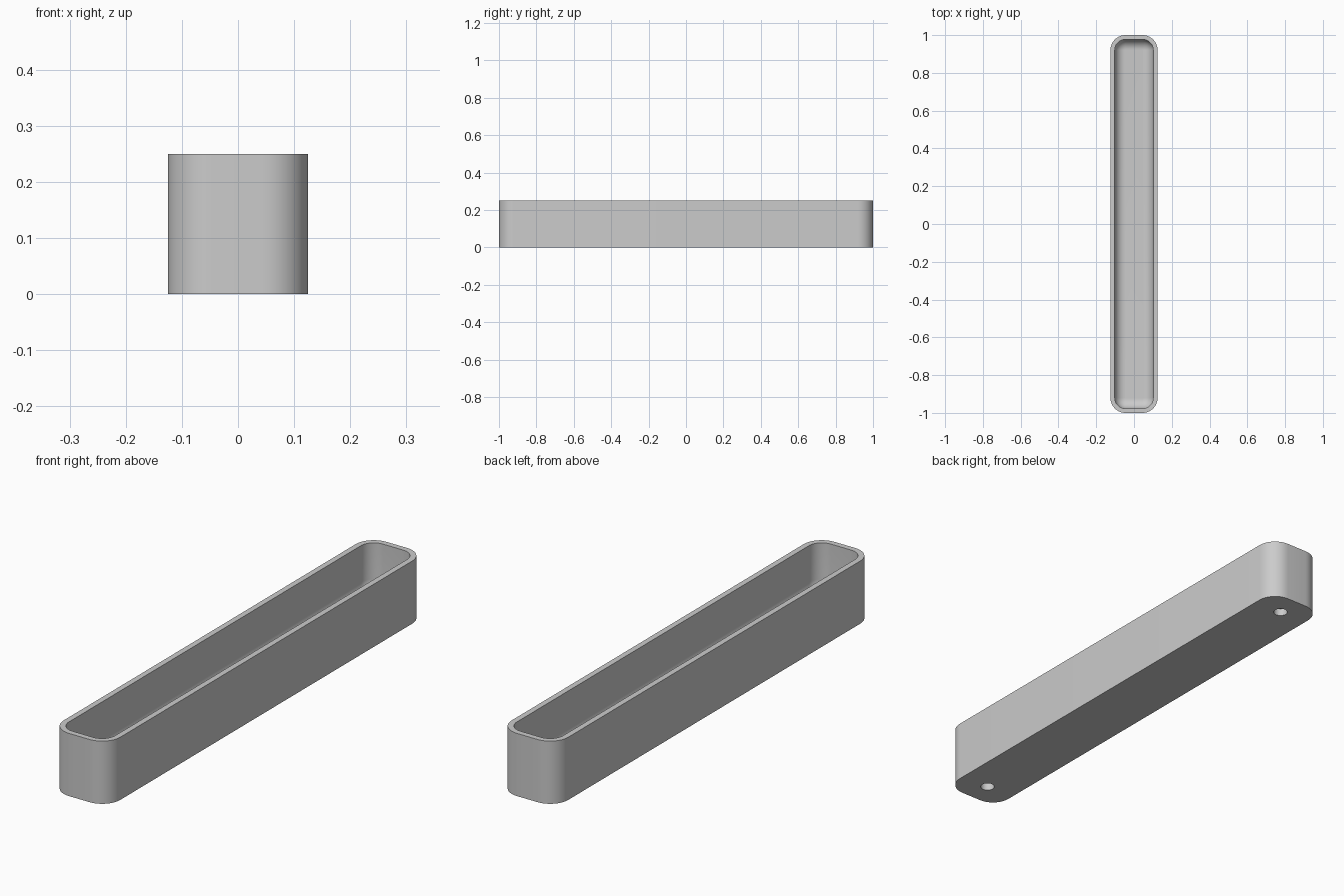
import bpy
import bmesh
import math

cube = bpy.data.objects.get("Cube")
if cube:
    bpy.data.objects.remove(cube, do_unlink=True)

HALF_X, HALF_Y, HEIGHT = 0.125, 1.0, 0.25
CORNER, WALL, FLOOR, FILLET = 0.08, 0.023, 0.05, 0.055
HOLE_RADIUS, HOLE_DEPTH, HOLE_Y = 0.027, 0.03, 0.9
ARC = 12

grey = bpy.data.materials.new("plain grey")
grey.use_nodes = True
colour = (0.6, 0.6, 0.6, 1)
grey.diffuse_color = colour
grey.node_tree.nodes["Principled BSDF"].inputs["Base Color"].default_value = colour


def ring(bm, inset, z):
    """Rounded rectangle of vertices, inset from the outer outline."""
    radius = CORNER - inset
    verts = []
    for quarter, (sx, sy) in enumerate([(1, 1), (-1, 1), (-1, -1), (1, -1)]):
        for i in range(ARC + 1):
            a = (quarter + i / ARC) * math.pi / 2
            verts.append(bm.verts.new((sx * (HALF_X - CORNER) + radius * math.cos(a),
                                       sy * (HALF_Y - CORNER) + radius * math.sin(a), z)))
    return verts


# Tray: outer wall, rim, inner wall and filleted floor as stacked outlines
profile = [(0, 0), (0, HEIGHT), (WALL, HEIGHT)]
for i in range(ARC + 1):
    a = i / ARC * math.pi / 2
    profile.append((WALL + FILLET * (1 - math.cos(a)),
                    FLOOR + FILLET * (1 - math.sin(a))))

bm = bmesh.new()
rings = [ring(bm, inset, z) for inset, z in profile]
for low, high in zip(rings, rings[1:]):
    for i in range(len(low)):
        j = (i + 1) % len(low)
        bm.faces.new((low[i], low[j], high[j], high[i]))
bm.faces.new(rings[0][::-1])
bm.faces.new(rings[-1])
bmesh.ops.recalc_face_normals(bm, faces=bm.faces)
mesh = bpy.data.meshes.new("tray")
bm.to_mesh(mesh)
bm.free()
mesh.materials.append(grey)
tray = bpy.data.objects.new("tray", mesh)
bpy.context.collection.objects.link(tray)

# Blind round holes in the underside, one near each end
for name, side in (("front_hole", -1), ("back_hole", 1)):
    bpy.ops.mesh.primitive_cylinder_add(vertices=32, radius=HOLE_RADIUS, depth=2 * HOLE_DEPTH,
                                        location=(0, side * HOLE_Y, 0))
    cutter = bpy.context.object
    cutter.name = name + "_cutter"
    cutter.data.materials.append(grey)
    bpy.ops.object.select_all(action="DESELECT")
    tray.select_set(True)
    bpy.context.view_layer.objects.active = tray
    cut = tray.modifiers.new(name, "BOOLEAN")
    cut.operation = "DIFFERENCE"
    cut.solver = "EXACT"
    cut.object = cutter
    bpy.ops.object.modifier_apply(modifier=cut.name)
    bpy.data.objects.remove(cutter, do_unlink=True)

bpy.ops.object.shade_smooth_by_angle(angle=math.radians(30))
